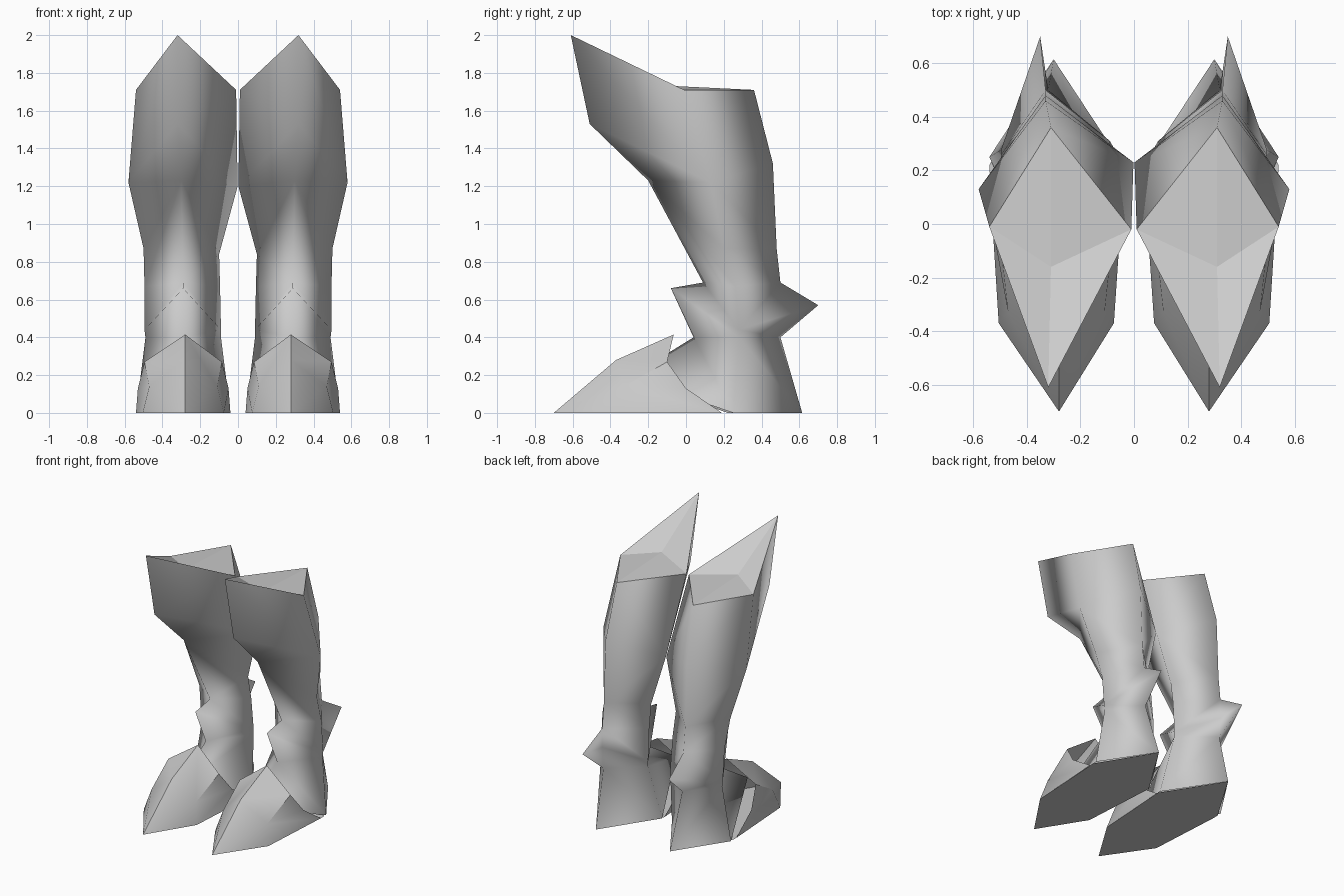
import bpy, bmesh

if "Cube" in bpy.data.objects:
    bpy.data.objects.remove(bpy.data.objects["Cube"])

steel = bpy.data.materials.new("grey_steel")
steel.diffuse_color = (0.6, 0.6, 0.6, 1)
steel.use_nodes = True
steel.node_tree.nodes["Principled BSDF"].inputs["Base Color"].default_value = steel.diffuse_color


def build(name, verts, faces, sharp=None, flat=()):
    """Make one part on the right boot and mirror it to the left boot."""
    bm = bmesh.new()
    vs = [bm.verts.new(v) for v in verts]
    for i, f in enumerate(faces):
        bm.faces.new([vs[j] for j in f]).smooth = i not in flat
    bmesh.ops.recalc_face_normals(bm, faces=bm.faces)
    bm.verts.index_update()
    if sharp:
        for e in bm.edges:
            e.smooth = not sharp(*sorted(v.index for v in e.verts))
    mesh = bpy.data.meshes.new(name)
    bm.to_mesh(mesh)
    bm.free()
    mesh.materials.append(steel)
    ob = bpy.data.objects.new(name, mesh)
    bpy.context.collection.objects.link(ob)
    ob.modifiers.new("left_copy", 'MIRROR').use_mirror_merge = False
    return ob


# Leg: diamond rings, each front, outer, back, inner
rings = [
    [(.32, -.61, 2.0), (.54, -.01, 1.71), (.31, .36, 1.71), (.01, -.02, 1.71)],
    [(.32, -.51, 1.53), (.58, .13, 1.22), (.33, .46, 1.32), (.002, .23, 1.20)],
    [(.30, -.20, 1.23), (.50, .20, .87), (.33, .48, .87), (.10, .26, .84)],
    [(.29, .09, .69), (.495, .26, .67), (.33, .50, .69), (.095, .29, .67)],
    [(.29, -.08, .66), (.495, .28, .44), (.33, .50, .55), (.09, .31, .44)],
    [(.29, .04, .40), (.49, .28, .40), (.32, .50, .40), (.09, .31, .40)],
    [(.29, -.30, .19), (.54, .25, 0), (.30, .615, 0), (.04, .22, 0)],
]
verts = [v for r in rings for v in r]
centre, spur = len(verts), len(verts) + 1
verts += [(.31, -.16, 1.735), (.35, .70, .57)]

# Sunken top around a centre point
faces = [(k, (k + 1) % 4, centre) for k in range(4)]
for r in range(len(rings) - 1):
    for k in range(4):
        a, b = 4 * r + k, 4 * r + (k + 1) % 4
        c, d = b + 4, a + 4
        # The heel spur pulls out the outer half of the ankle
        if k == 1 and r == 3:
            c = spur
        if k == 1 and r == 4:
            b = spur
        # Creases run from the side corners or to them
        split_to_side = r == 3
        if r in (1, 3):
            side_first = k in (1, 3)
            if side_first == split_to_side:
                faces += [(a, b, d), (b, c, d)]
            else:
                faces += [(a, b, c), (a, c, d)]
        else:
            faces.append((a, b, c, d))
# Inner wall of the heel spur
faces.append((14, 18, 22, spur))

build("leg", verts, faces, lambda a, b: a < 4 and b < 4, flat=range(4))

# Toe cap: faceted open shell, ridge points then outer and inner sides
cap = [(.28, -.70, 0), (.28, -.37, .28), (.28, -.065, .415)]
half = [(.18, -.33, .14), (.205, -.10, .27), (.24, 0, .13),
        (.25, .19, 0), (.215, -.37, 0)]
cap_faces = []
for s in (1, -1):
    A, S, D, E, G = range(len(cap), len(cap) + 5)
    cap += [(.29 + s * x, y, z) for x, y, z in half]
    side = [(0, A, 1), (1, A, S, 2), (A, D, S), (A, G, E, D), (0, G, A)]
    cap_faces += [f[::s] for f in side]
# Only the ridge and the shoulder creases stay hard
hard = {(0, 1), (1, 2), (3, 4), (8, 9)}
build("toe_cap", cap, cap_faces, lambda a, b: (a, b) in hard)

# Sole
build("sole",
      [(.28, -.70, 0), (.505, -.37, 0), (.54, .22, 0),
       (.30, .615, 0), (.04, .20, 0), (.075, -.37, 0)],
      [(5, 4, 3, 2, 1, 0)], flat=(0,))
# Underside faces down
sole = bpy.data.objects["sole"].data
if sole.polygons[0].normal.z > 0:
    sole.flip_normals()
